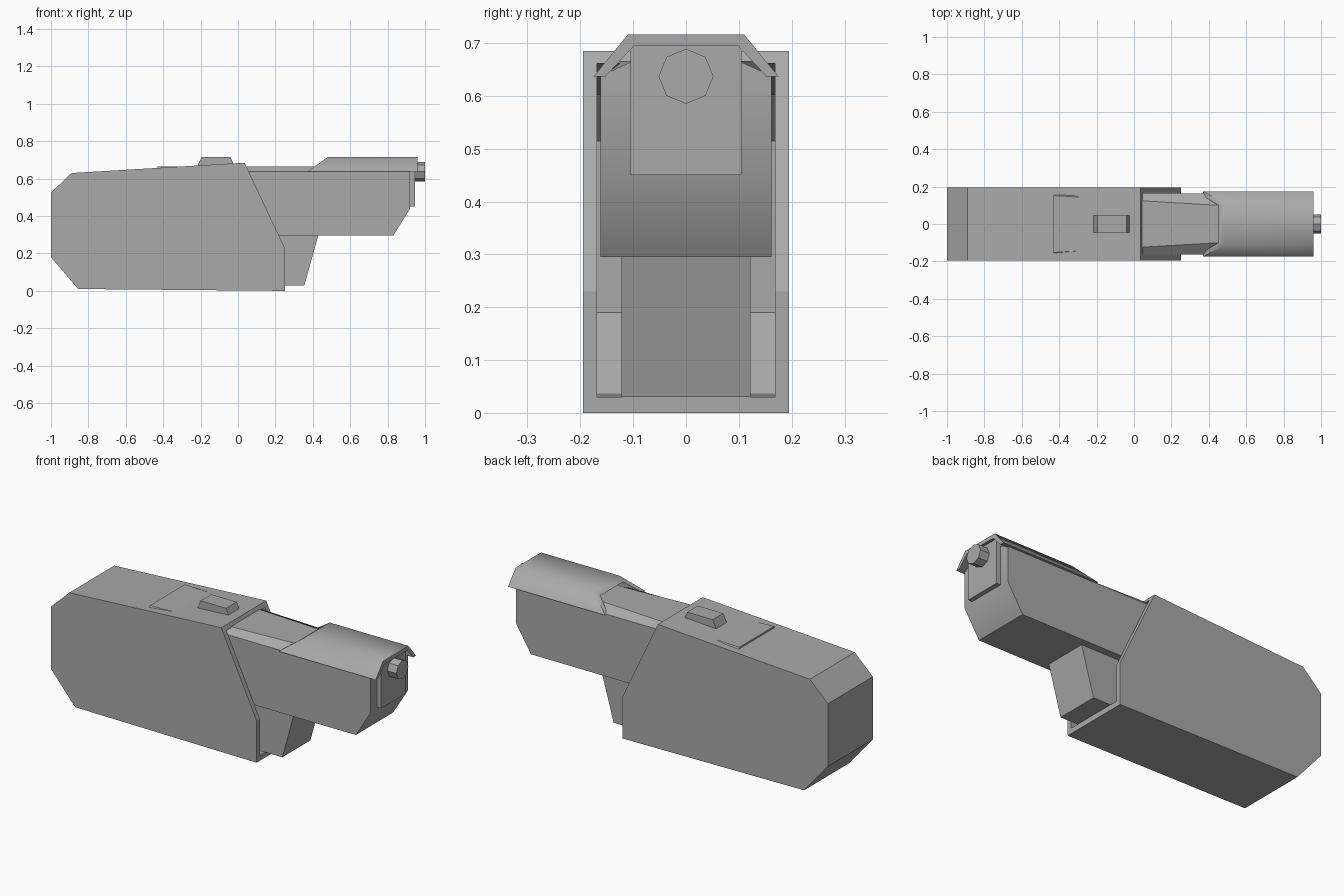
import bpy, bmesh, math
from mathutils import Vector

cube = bpy.data.objects.get("Cube")
if cube:
    bpy.data.objects.remove(cube, do_unlink=True)

grey = bpy.data.materials.new("plain grey")
grey.use_nodes = True
COLOUR = (0.4, 0.4, 0.4, 1)
grey.diffuse_color = COLOUR
grey.node_tree.nodes["Principled BSDF"].inputs["Base Color"].default_value = COLOUR


def finish(bm, name, smooth=None):
    """Turn a bmesh into a named object, optionally smooth below an angle."""
    bmesh.ops.recalc_face_normals(bm, faces=bm.faces)
    mesh = bpy.data.meshes.new(name)
    bm.to_mesh(mesh)
    bm.free()
    mesh.materials.append(grey)
    obj = bpy.data.objects.new(name, mesh)
    bpy.context.collection.objects.link(obj)
    if smooth:
        bpy.ops.object.select_all(action="DESELECT")
        obj.select_set(True)
        bpy.context.view_layer.objects.active = obj
        bpy.ops.object.shade_smooth_by_angle(angle=math.radians(smooth))
    return obj


def loft(name, sections, smooth=None):
    """Join matching closed sections and cap both ends."""
    bm = bmesh.new()
    rings = [[bm.verts.new(p) for p in s] for s in sections]
    n = len(rings[0])
    for a, b in zip(rings, rings[1:]):
        for i in range(n):
            j = (i + 1) % n
            bm.faces.new((a[i], a[j], b[j], b[i]))
    bm.faces.new(rings[0])
    bm.faces.new(rings[-1])
    return finish(bm, name, smooth)


def side_prism(name, profile, half, smooth=None):
    """Extrude an x-z profile across the width."""
    return loft(name, [[(x, y, z) for x, z in profile] for y in (-half, half)], smooth)


# Holster with a slanted open mouth
holster = side_prism("holster", [
    (-1, 0.18), (-1, 0.525), (-0.89, 0.63), (0.035, 0.685),
    (0.25, 0.23), (0.25, 0), (-0.855, 0.01)], 0.195)
cavity = side_prism("holster_cavity", [
    (-0.97, 0.19), (-0.97, 0.515), (-0.88, 0.603), (0.03, 0.66),
    (0.5, 0.69), (0.5, 0.028), (-0.84, 0.037)], 0.168)
cut = holster.modifiers.new("hollow", "BOOLEAN")
cut.object = cavity
cut.solver = "EXACT"
bpy.context.view_layer.update()
hollow = bpy.data.meshes.new_from_object(
    holster.evaluated_get(bpy.context.evaluated_depsgraph_get()))
holster.modifiers.clear()
holster.data = hollow
bpy.data.objects.remove(cavity, do_unlink=True)

# Raised block on the holster roof
side_prism("holster_top_block", [
    (-0.22, 0.66), (-0.195, 0.715), (-0.04, 0.715), (-0.02, 0.67)], 0.046)

# Main body with a sloping lower nose
side_prism("pistol_body", [
    (-0.43, 0.295), (-0.43, 0.638), (0.92, 0.638), (0.92, 0.44), (0.83, 0.295)],
    0.162, 45)

# Tapered flat on top of the body, running back through the holster roof
loft("body_top", [
    [(x, -0.162, 0.638), (x, -w, 0.666), (x, w, 0.666), (x, 0.162, 0.638)]
    for x, w in ((-0.43, 0.152), (0.45, 0.10), (0.92, 0.10))])

# Guard block beneath the body
side_prism("trigger_guard", [
    (-0.1, 0.30), (0.43, 0.30), (0.355, 0.03), (-0.1, 0.03)], 0.122)

# Folded cover plate, its rear edge cut at a slant
half_outer = [(0.175, 0.637), (0.11, 0.716)]
half_inner = [(0.098, 0.695), (0.152, 0.637)]
section = (half_outer + [(-y, z) for y, z in reversed(half_outer)]
           + [(-y, z) for y, z in reversed(half_inner)] + half_inner)
loft("top_cover", [
    [(0.37 + (z - 0.637) * 1.4, y, z) for y, z in section],
    [(0.96, y, z) for y, z in section]], 55)

# Nose plate
side_prism("nose_plate", [
    (0.90, 0.45), (0.90, 0.695), (0.945, 0.695), (0.945, 0.45)], 0.105)

# Eight-sided muzzle
loft("muzzle", [
    [(x, 0.052 * math.sin(k * math.pi / 4), 0.637 + 0.052 * math.cos(k * math.pi / 4))
     for k in range(8)] for x in (0.92, 1.0)])
